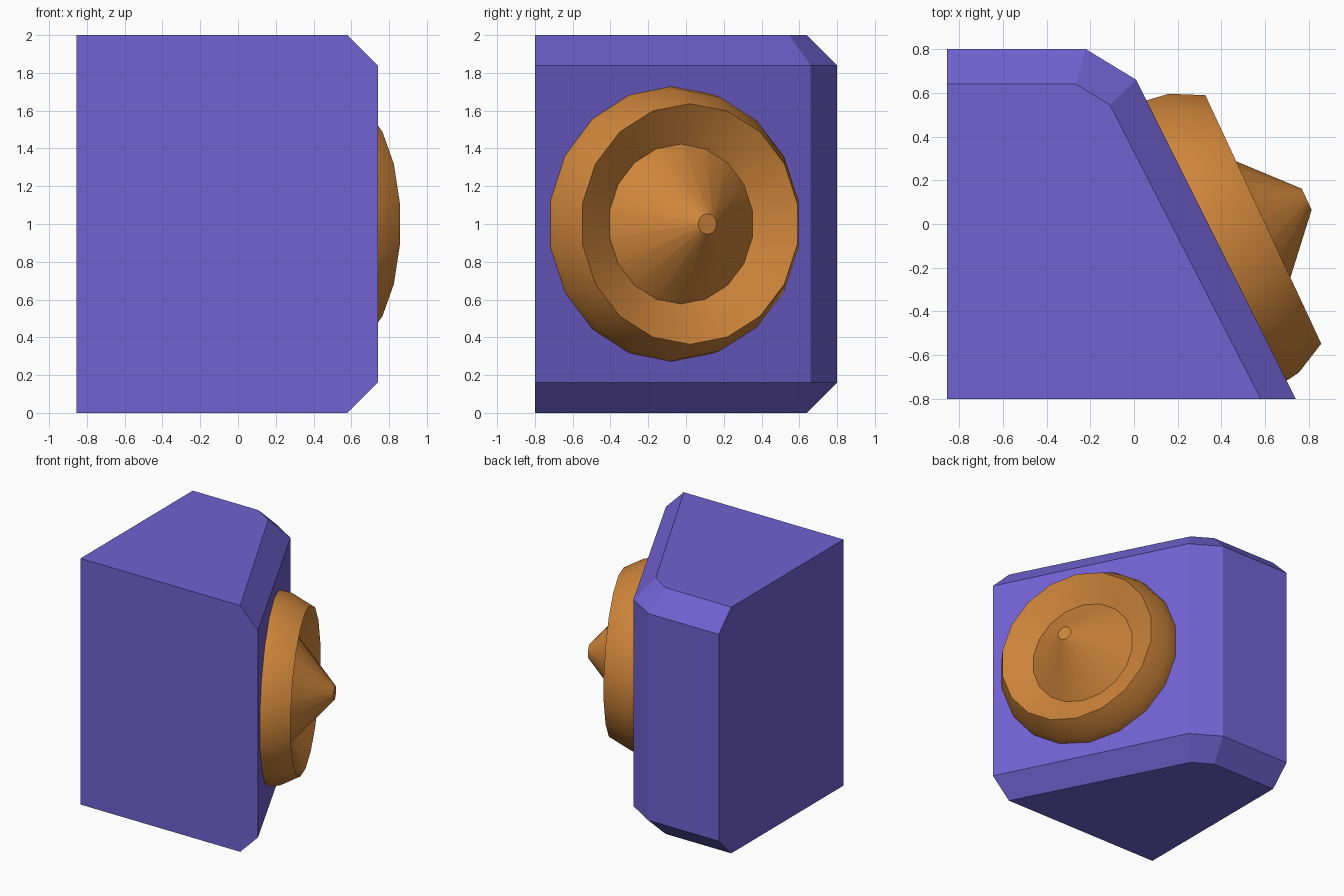
import bpy, bmesh, math
from mathutils import Vector

if "Cube" in bpy.data.objects:
    bpy.data.objects.remove(bpy.data.objects["Cube"])


def make_object(name, bm, color):
    bmesh.ops.recalc_face_normals(bm, faces=bm.faces)
    mesh = bpy.data.meshes.new(name)
    bm.to_mesh(mesh)
    bm.free()
    mat = bpy.data.materials.new(name + "_colour")
    mat.diffuse_color = color
    mat.use_nodes = True
    mat.node_tree.nodes["Principled BSDF"].inputs["Base Color"].default_value = mat.diffuse_color
    mesh.materials.append(mat)
    obj = bpy.data.objects.new(name, mesh)
    bpy.context.collection.objects.link(obj)
    return obj


def loft(bm, loops):
    # skin neighbouring loops of points and cap both ends
    rings = [[bm.verts.new(p) for p in loop] for loop in loops]
    n = len(rings[0])
    for a, b in zip(rings, rings[1:]):
        for i in range(n):
            j = (i + 1) % n
            bm.faces.new((a[i], a[j], b[j], b[i]))
    bm.faces.new(rings[0][::-1])
    bm.faces.new(rings[-1])


# Cabinet: slanted front panel, chamfered top and bottom edges
wide = [(-0.855, -0.8), (0.74, -0.8), (0.01, 0.66), (-0.22, 0.8), (-0.855, 0.8)]
narrow = [(-0.855, -0.8), (0.58, -0.8), (-0.11, 0.545), (-0.265, 0.64), (-0.855, 0.64)]
bm = bmesh.new()
loft(bm, [[(x, y, z) for x, y in outline] for outline, z in
          ((narrow, 0), (wide, 0.16), (wide, 1.84), (narrow, 2))])
make_object("cabinet", bm, (0.165, 0.122, 0.64, 1))

# Round driver: tapered rim, recessed dish and pointed centre cone
SIDES = 18
TILT = math.radians(25)
axis = Vector((math.cos(TILT), math.sin(TILT), 0))
side = Vector((-math.sin(TILT), math.cos(TILT), 0))
up = Vector((0, 0, 1))
front_centre = Vector((0.59, 0.02, 1))
# (distance along axis, radius)
profile = [(-0.28, 0.735), (-0.228, 0.727), (-0.147, 0.715),
           (0.002, 0.637), (-0.11, 0.423), (0.221, 0.054)]
loops = []
for depth, radius in profile:
    loop = []
    for i in range(SIDES):
        t = 2 * math.pi * i / SIDES
        loop.append(front_centre + axis * depth
                    + (up * math.cos(t) + side * math.sin(t)) * radius)
    loops.append(loop)
bm = bmesh.new()
loft(bm, loops)
driver = make_object("driver_cone", bm, (0.62, 0.235, 0.043, 1))

bpy.context.view_layer.objects.active = driver
driver.select_set(True)
bpy.ops.object.shade_smooth_by_angle(angle=math.radians(40))
